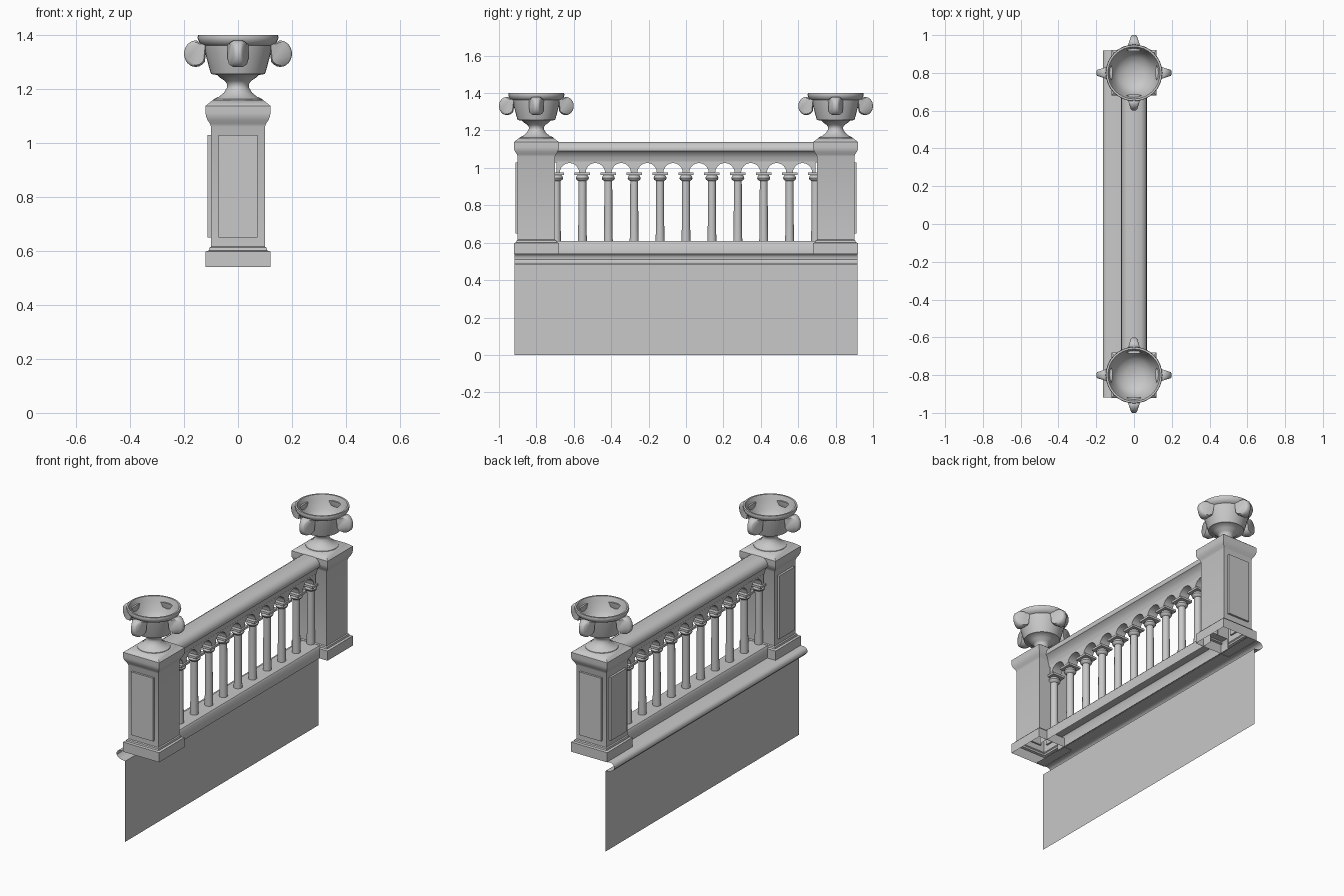
import bpy, bmesh, math
from mathutils import Vector

cube = bpy.data.objects.get("Cube")
if cube:
    bpy.data.objects.remove(cube, do_unlink=True)

stone = bpy.data.materials.new("grey_stone")
stone.use_nodes = True
GREY = (0.58, 0.58, 0.58, 1)
stone.diffuse_color = GREY
stone.node_tree.nodes["Principled BSDF"].inputs["Base Color"].default_value = GREY

PIER_Y = 0.8
SPACING = 0.1385


def finish(name, bm, angle=40):
    bmesh.ops.remove_doubles(bm, verts=bm.verts, dist=0.0002)
    bmesh.ops.recalc_face_normals(bm, faces=bm.faces)
    mesh = bpy.data.meshes.new(name)
    bm.to_mesh(mesh)
    bm.free()
    mesh.materials.append(stone)
    for p in mesh.polygons:
        p.use_smooth = True
    mesh.set_sharp_from_angle(angle=math.radians(angle))
    obj = bpy.data.objects.new(name, mesh)
    bpy.context.collection.objects.link(obj)
    return obj


def bridge(bm, rings, closed=True):
    """Join successive rings of points with quads."""
    rows = [[bm.verts.new(p) for p in ring] for ring in rings]
    n = len(rows[0])
    for a, b in zip(rows, rows[1:]):
        for i in range(n if closed else n - 1):
            j = (i + 1) % n
            bm.faces.new((a[i], a[j], b[j], b[i]))
    return rows


def turned(bm, profile, sides, centre=(0, 0), cap=True):
    """Stack of rings; four sides gives a square block of that half width."""
    square = sides == 4
    grow, turn = (math.sqrt(2), math.pi / 4) if square else (1, 0)
    rings = []
    for r, z in profile:
        angles = [turn + math.tau * i / sides for i in range(sides)]
        rings.append([(centre[0] + r * grow * math.cos(a),
                       centre[1] + r * grow * math.sin(a), z) for a in angles])
    rows = bridge(bm, rings)
    if cap:
        bm.faces.new(rows[-1])


def sweep(name, profile, half_length, closed=False):
    """Run an x-z profile along y."""
    bm = bmesh.new()
    bridge(bm, [[(x, y, z) for x, z in profile] for y in (-half_length, half_length)], closed)
    return finish(name, bm)


def block(bm, low, high):
    size = Vector(high) - Vector(low)
    geom = bmesh.ops.create_cube(bm, size=1)
    bmesh.ops.scale(bm, vec=size, verts=geom["verts"])
    bmesh.ops.translate(bm, vec=(Vector(low) + Vector(high)) / 2, verts=geom["verts"])


def mirrored(half):
    return half + [(-x, z) for x, z in reversed(half)]


# Wall sheet with its rounded nosing and ledge
sweep("wall_and_ledge", [(-.108, 0), (-.108, .485), (-.135, .488), (-.153, .496),
                         (-.165, .51), (-.165, .524), (-.157, .536), (-.142, .542),
                         (-.06, .542)], 0.918)

# Plinth under the balusters
sweep("plinth", mirrored([(-.065, .54), (-.065, .6), (-.058, .61)]), 0.74)

# Handrail with rounded top and cove underneath
sweep("handrail", mirrored([(-.03, 1.03), (-.036, 1.055), (-.048, 1.078), (-.066, 1.09),
                            (-.068, 1.097), (-.066, 1.112), (-.056, 1.128), (-.037, 1.139)]),
      0.74, closed=True)

# Arcade strip between the handrail and the balusters
bm = bmesh.new()
outline = [(-5 * SPACING, 1.035), (-5 * SPACING, .973)]
for k in range(10):
    mid = (k - 4.5) * SPACING
    for s in range(13):
        a = math.pi * (1 - s / 12)
        outline.append((mid + .052 * math.cos(a), .973 + .053 * math.sin(a)))
outline += [(5 * SPACING, .973), (5 * SPACING, 1.035)]
face = bm.faces.new([bm.verts.new((-.032, y, z)) for y, z in outline])
extruded = bmesh.ops.extrude_face_region(bm, geom=[face])["geom"]
bmesh.ops.translate(bm, vec=(.064, 0, 0),
                    verts=[v for v in extruded if isinstance(v, bmesh.types.BMVert)])
finish("arcade", bm)

# Balusters with round necking and square abacus
bm = bmesh.new()
for k in range(-5, 6):
    y = k * SPACING
    turned(bm, [(.024, .61), (.022, .7), (.021, .93), (.031, .936), (.035, .945),
                (.031, .956), (.026, .962)], 16, (0, y))
    block(bm, (-.041, y - .041, .962), (.041, y + .041, .975))
finish("balusters", bm)


def scroll_handle(bm, centre, angle):
    """Curled lug whose width tapers outward."""
    outline = [(.115, 1.375), (.14, 1.372)]
    for s in range(15):
        a = math.radians(95 - s * 17)
        outline.append((.157 + .043 * math.cos(a), 1.331 + .049 * math.sin(a)))
    rows = []
    for side in (-1, -.6, .6, 1):
        ring = []
        for r, z in outline:
            inset = .86 if abs(side) == 1 else 1
            rr, zz = .157 + (r - .157) * inset, 1.331 + (z - 1.331) * inset
            w = side * (.04 - .024 * (r - .115) / .085)
            ring.append((centre[0] + rr * math.cos(angle) - w * math.sin(angle),
                         centre[1] + rr * math.sin(angle) + w * math.cos(angle), zz))
        rows.append(ring)
    made = bridge(bm, rows)
    bm.faces.new(made[0])
    bm.faces.new(made[-1])


for label, sign in (("front", -1), ("back", 1)):
    centre = (0, sign * PIER_Y)

    # Pier: hollow square shaft with stepped base and flared cap
    bm = bmesh.new()
    turned(bm, [(.12, .54), (.12, .598), (.108, .602), (.106, .612), (.1, .616),
                (.1, 1.06), (.104, 1.072), (.113, 1.085), (.119, 1.1), (.12, 1.11),
                (.12, 1.138), (.114, 1.143), (.092, 1.16)], 4, centre)
    finish(label + "_pier", bm)

    # Raised panels on the outer end and the wall side
    bm = bmesh.new()
    y0, y1 = sorted((sign * .89, sign * .912))
    block(bm, (-.073, y0, .65), (.073, y1, 1.03))
    block(bm, (-.113, centre[1] - .073, .65), (-.09, centre[1] + .073, 1.03))
    finish(label + "_pier_panels", bm)

    # Urn with open bowl
    bm = bmesh.new()
    turned(bm, [(.092, 1.155), (.09, 1.163), (.07, 1.172), (.052, 1.187), (.041, 1.205),
                (.04, 1.218), (.048, 1.23), (.066, 1.242), (.076, 1.252), (.1, 1.256),
                (.104, 1.268), (.126, 1.35), (.128, 1.362), (.14, 1.368), (.147, 1.38),
                (.15, 1.39), (.148, 1.4), (.138, 1.4), (.128, 1.37), (.112, 1.32),
                (.085, 1.285), (.045, 1.268), (.01, 1.264)], 32, centre)
    finish(label + "_urn", bm)

    # Four scroll handles around the urn
    bm = bmesh.new()
    for q in range(4):
        scroll_handle(bm, centre, q * math.pi / 2)
    finish(label + "_urn_handles", bm, 50)
